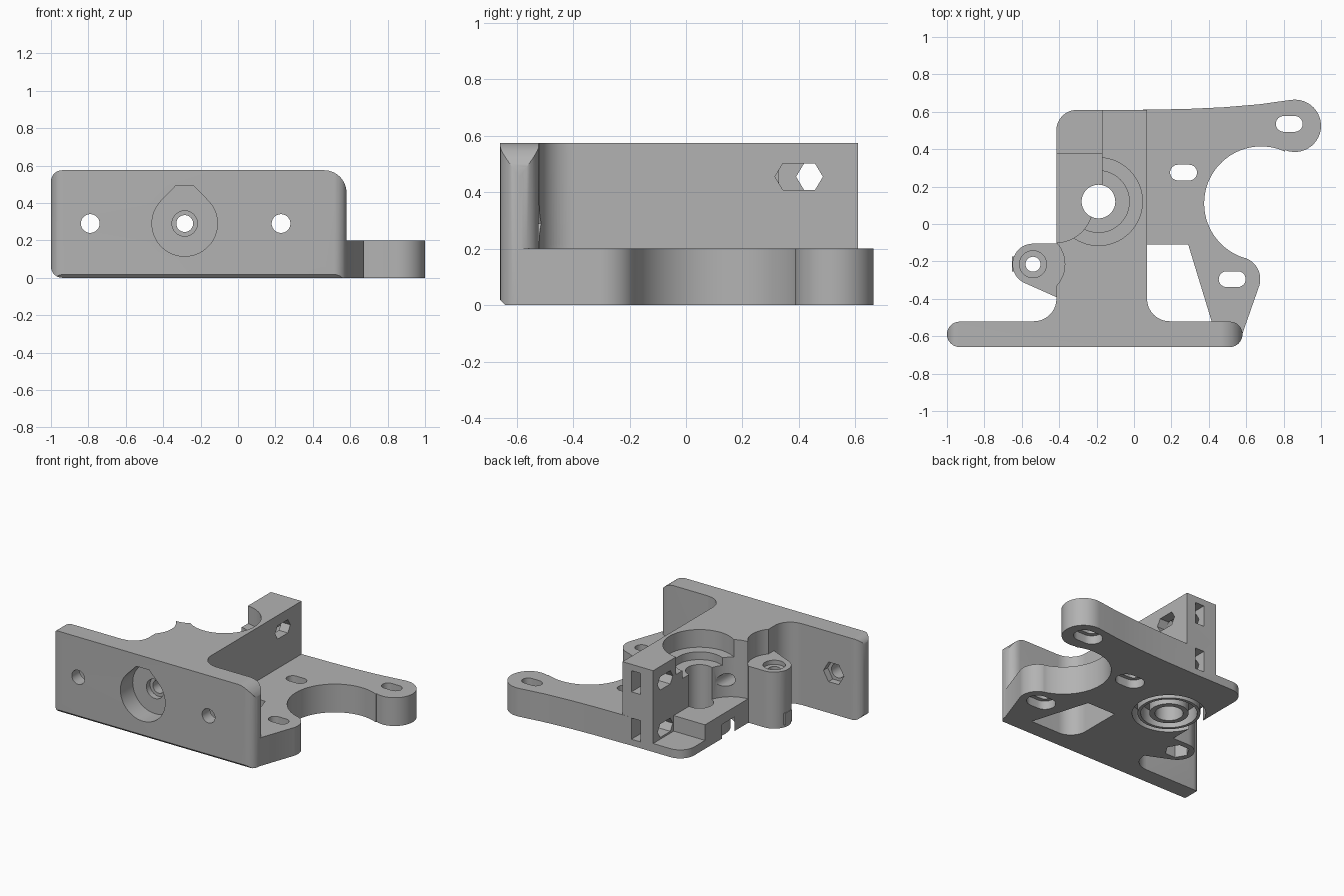
import bpy
import bmesh
from math import cos, sin, radians, pi

cube = bpy.data.objects.get("Cube")
if cube:
    bpy.data.objects.remove(cube, do_unlink=True)

grey = bpy.data.materials.new("plain grey plastic")
grey.use_nodes = True
GREY = (0.45, 0.45, 0.45, 1)
grey.diffuse_color = GREY
grey.node_tree.nodes["Principled BSDF"].inputs["Base Color"].default_value = GREY


def arc(cx, cy, r, a, b, n=16):
    return [(cx + r * cos(radians(a + (b - a) * i / n)),
             cy + r * sin(radians(a + (b - a) * i / n))) for i in range(n + 1)]


def circle(cx, cy, r, n=48):
    return arc(cx, cy, r, 0, 360 - 360 / n, n - 1)


def stadium(cx, cy, half, r):
    d = half - r
    return arc(cx + d, cy, r, -90, 90) + arc(cx - d, cy, r, 90, 270)


def rect(x0, y0, x1, y1):
    return [(x0, y0), (x1, y0), (x1, y1), (x0, y1)]


def long_hex(y0, y1, zc, h):
    t = h * 0.6
    return [(y0, zc), (y0 + t, zc - h), (y1 - t, zc - h),
            (y1, zc), (y1 - t, zc + h), (y0 + t, zc + h)]


def prism(name, pts, lo, hi, axis="z"):
    place = {"z": lambda u, v, w: (u, v, w),
             "y": lambda u, v, w: (u, w, v),
             "x": lambda u, v, w: (w, u, v)}[axis]
    bm = bmesh.new()
    low = [bm.verts.new(place(u, v, lo)) for u, v in pts]
    high = [bm.verts.new(place(u, v, hi)) for u, v in pts]
    bm.faces.new(low)
    bm.faces.new(high)
    n = len(pts)
    for i in range(n):
        j = (i + 1) % n
        bm.faces.new((low[i], low[j], high[j], high[i]))
    bmesh.ops.recalc_face_normals(bm, faces=bm.faces)
    mesh = bpy.data.meshes.new(name)
    bm.to_mesh(mesh)
    bm.free()
    mesh.materials.append(grey)
    ob = bpy.data.objects.new(name, mesh)
    bpy.context.collection.objects.link(ob)
    return ob


def combine(target, tool, operation):
    mod = target.modifiers.new("bool", "BOOLEAN")
    mod.operation = operation
    mod.solver = "EXACT"
    mod.object = tool
    bpy.context.view_layer.objects.active = target
    bpy.ops.object.modifier_apply(modifier=mod.name)
    bpy.data.objects.remove(tool, do_unlink=True)


TOP, BASE, BACK = 0.575, 0.2, 0.61
FRONT, REAR = -0.66, -0.52

# Front mounting plate: rounded footprint crossed with rounded elevation
body = prism("extruder_body", stadium(-0.21, (FRONT + REAR) / 2, 0.79, 0.068), 0, TOP)
elevation = (arc(-0.94, 0.06, 0.06, 180, 270, 8) + [(0.58, 0)]
             + arc(0.46, TOP - 0.12, 0.12, 0, 90) + arc(-0.94, TOP - 0.06, 0.06, 90, 180, 8))
combine(body, prism("elevation", elevation, -0.8, -0.4, "y"), "INTERSECT")

# Tall central block, flared into the plate
block = ([(0.07, BACK)] + arc(-0.305, 0.5, 0.11, 90, 180)
         + arc(-0.535, -0.4, 0.12, 0, -90) + [(-0.535, -0.6), (0.19, -0.6)]
         + arc(0.19, -0.4, 0.12, 270, 180))
combine(body, prism("block", block, 0, TOP), "UNION")

# Motor base with two ears and a round clearance
base = ([(0, BACK), (0, -0.6), (0.575, -0.6)] + arc(0.555, -0.295, 0.12, -17, 70)
        + arc(0.68, 0.11, 0.305, -107, -295, 36) + arc(0.86, 0.525, 0.14, -112, 97, 24)
        + [(0.67, 0.64), (0.48, 0.624), (0.28, 0.615)])
combine(body, prism("motor_base", base, 0, BASE), "UNION")

# Idler pivot boss with its web and side tab
boss = [(-0.35, -0.105)] + arc(-0.54, -0.215, 0.11, 90, 245) + [(-0.35, -0.42)]
combine(body, prism("pivot_boss", boss, 0, 0.4), "UNION")
combine(body, prism("pivot_tab", rect(-0.652, -0.255, -0.56, -0.175), 0.02, 0.1), "UNION")

cuts = []


def cut(pts, lo, hi, axis="z"):
    cuts.append((pts, lo, hi, axis))


# Window between the plate and the base
cut([(0.07, -0.11), (0.29, -0.11), (0.415, REAR)] + arc(0.19, -0.4, 0.12, 270, 180),
    -0.1, BASE + 0.02)

# Bevel along the lower front edge
cut([(FRONT - 0.03, -0.03), (FRONT + 0.05, -0.03), (FRONT - 0.03, 0.05)], -1.1, 0.7, "x")

# Motor screw slots, widened underneath
for x, y in ((0.265, 0.275), (0.83, 0.535), (0.525, -0.295)):
    cut(stadium(x, y, 0.072, 0.042), -0.1, 0.3)
    cut(stadium(x, y, 0.1, 0.07), -0.1, 0.06)

# Drive gear bore with stepped bearing pocket
GX, GY = -0.19, 0.12
cut(circle(GX, GY, 0.09), -0.1, 0.7)
cut(circle(GX, GY, 0.165), 0.395, 0.7)
cut(circle(GX, GY, 0.235, 64), 0.45, 0.7)

# Idler opening: round pocket, straight channel and lower step
cut(circle(-0.42, 0.1, 0.2), 0.17, 0.7)
cut(rect(-0.7, 0.1, -0.17, 0.7), 0.17, 0.7)
cut(rect(-0.7, 0.38, -0.17, 0.7), 0.06, 0.3)

# Pivot recess, screw seat, hole and nut pocket
PX, PY = -0.54, -0.215
cut(circle(PX, PY, 0.17), 0.4, 0.7)
cut(circle(PX, PY, 0.072), 0.37, 0.5)
cut(circle(PX, PY, 0.04), -0.1, 0.5)
cut(circle(PX, PY, 0.08, 6), -0.1, 0.1)

# Plate bolt holes with nut traps on the rear
for x in (-0.79, 0.23):
    cut(circle(x, 0.29, 0.05), -0.8, -0.38, "y")
    cut(circle(x, 0.29, 0.08, 6), REAR - 0.05, -0.4, "y")

# Hot end socket with flattened teardrop top, and filament path
teardrop = arc(-0.285, 0.29, 0.175, 135, 405, 40) + [(-0.235, 0.49), (-0.335, 0.49)]
cut(teardrop, -0.8, -0.52, "y")
cut(circle(-0.285, 0.29, 0.068, 32), -0.6, -0.48, "y")
cut(circle(-0.285, 0.29, 0.045, 32), -0.6, 0.3, "y")

# Idler screw openings and nut slots in the rear column
cut(long_hex(0.315, 0.485, 0.455, 0.047), -0.04, 0.2, "x")
for z in (0.455, 0.12):
    cut(long_hex(0.39, 0.56, z, 0.047), -0.25, -0.02, "x")
    cut(rect(-0.07, z - 0.075, 0.0, z + 0.075), 0.33, 0.7, "y")

for pts, lo, hi, axis in cuts:
    combine(body, prism("cutter", pts, lo, hi, axis), "DIFFERENCE")

# Ring grooves of the lower bearing seat
for outer, inner in ((0.235, 0.2), (0.18, 0.125)):
    ring = prism("ring", circle(GX, GY, outer, 64), -0.1, 0.1)
    combine(ring, prism("core", circle(GX, GY, inner, 64), -0.2, 0.2), "DIFFERENCE")
    combine(body, ring, "DIFFERENCE")

bpy.ops.object.select_all(action="DESELECT")
body.select_set(True)
bpy.context.view_layer.objects.active = body
bpy.ops.object.shade_smooth_by_angle(angle=pi / 6)
